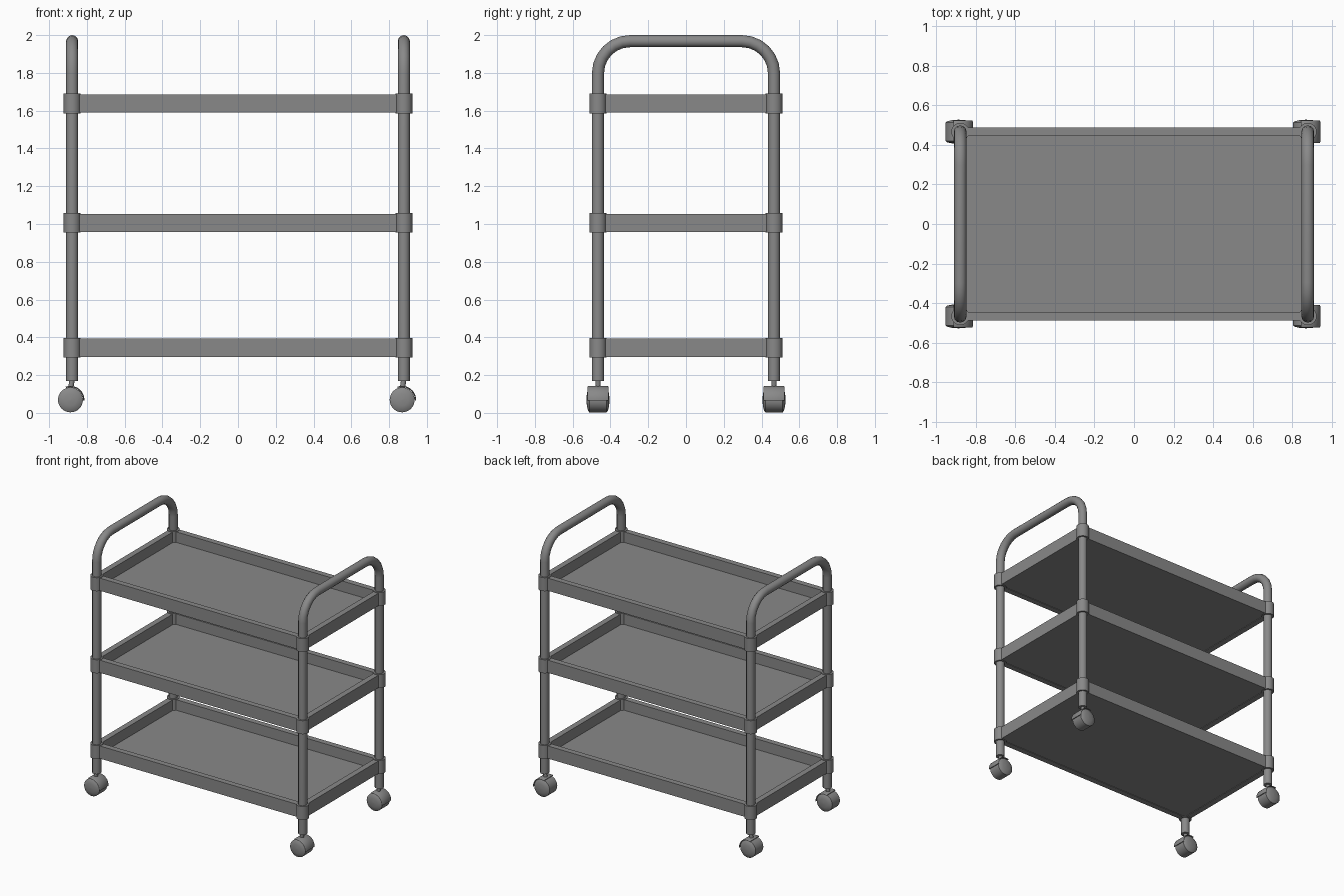
import bpy, bmesh
from math import sin, cos, pi, radians
from mathutils import Vector

cube = bpy.data.objects.get("Cube")
if cube:
    bpy.data.objects.remove(cube, do_unlink=True)

# One grey for the whole trolley
grey = bpy.data.materials.new("grey metal")
grey.use_nodes = True
color = (0.25, 0.25, 0.25, 1)
grey.diffuse_color = color
grey.node_tree.nodes["Principled BSDF"].inputs["Base Color"].default_value = color

POST_X, POST_Y = 0.878, 0.466
TUBE_R, BEND_R, TOP_Z, POST_BOTTOM = 0.032, 0.17, 1.968, 0.17
SHELF_H, RIM = 0.097, 0.022
SHELVES = {"bottom": 0.296, "middle": 0.957, "top": 1.589}
WHEEL_Z, WHEEL_R, WHEEL_SHIFT = 0.069, 0.066, -0.009


def finish(obj, smooth=True):
    obj.data.materials.append(grey)
    if smooth:
        bpy.ops.object.select_all(action="DESELECT")
        obj.select_set(True)
        bpy.context.view_layer.objects.active = obj
        bpy.ops.object.shade_smooth_by_angle(angle=radians(35))
    return obj


def from_bmesh(name, bm, smooth=True):
    bmesh.ops.recalc_face_normals(bm, faces=bm.faces)
    mesh = bpy.data.meshes.new(name)
    bm.to_mesh(mesh)
    bm.free()
    obj = bpy.data.objects.new(name, mesh)
    bpy.context.collection.objects.link(obj)
    return finish(obj, smooth)


def rod(name, start, end, radius, sides=24):
    a, b = Vector(start), Vector(end)
    bpy.ops.mesh.primitive_cylinder_add(vertices=sides, radius=radius,
                                        depth=(b - a).length, location=(a + b) / 2)
    obj = bpy.context.object
    obj.name = name
    obj.rotation_euler = (b - a).to_track_quat("Z", "Y").to_euler()
    return finish(obj)


def handle_frame(name, x):
    # Two posts and the handle as one bent tube
    half = [(POST_Y, POST_BOTTOM)]
    for i in range(7):
        a = i / 6 * pi / 2
        half.append((POST_Y - BEND_R + BEND_R * cos(a), TOP_Z - BEND_R + BEND_R * sin(a)))
    path = half + [(-y, z) for y, z in reversed(half)]
    curve = bpy.data.curves.new(name, "CURVE")
    curve.dimensions = "3D"
    curve.bevel_depth = TUBE_R
    curve.bevel_resolution = 4
    curve.use_fill_caps = True
    spline = curve.splines.new("POLY")
    spline.points.add(len(path) - 1)
    for point, (y, z) in zip(spline.points, path):
        point.co = (x, y, z, 1)
    obj = bpy.data.objects.new(name, curve)
    bpy.context.collection.objects.link(obj)
    bpy.ops.object.select_all(action="DESELECT")
    obj.select_set(True)
    bpy.context.view_layer.objects.active = obj
    bpy.ops.object.convert(target="MESH")
    finish(bpy.context.object)


def tray(name, z):
    # Closed cross-section of rim and floor, swept round the rectangle
    section = [(-RIM, 0.004), (-RIM, 0), (RIM, 0), (RIM, SHELF_H),
               (-RIM, SHELF_H), (-RIM, 0.016)]
    bm = bmesh.new()
    loops = [[bm.verts.new((sx * (POST_X + d), sy * (POST_Y + d), z + h))
              for sx, sy in ((1, 1), (-1, 1), (-1, -1), (1, -1))] for d, h in section]
    for a, b in zip(loops, loops[1:]):
        for i in range(4):
            j = (i + 1) % 4
            bm.faces.new((a[i], a[j], b[j], b[i]))
    bm.faces.new(loops[0])
    bm.faces.new(loops[-1])
    from_bmesh(name, bm, smooth=False)


def wheel(name, x, y):
    # Barrel wheel with slightly domed sides, lathed about the y axis
    profile = [(-0.061, 0.001), (-0.059, 0.032), (-0.053, 0.057), (-0.046, WHEEL_R)]
    profile += [(-d, r) for d, r in reversed(profile)]
    n = 32
    bm = bmesh.new()
    rings = [[bm.verts.new((x + r * cos(2 * pi * i / n), y + d, WHEEL_Z + r * sin(2 * pi * i / n)))
              for i in range(n)] for d, r in profile]
    for a, b in zip(rings, rings[1:]):
        for i in range(n):
            j = (i + 1) % n
            bm.faces.new((a[i], a[j], b[j], b[i]))
    bm.faces.new(rings[0])
    bm.faces.new(rings[-1])
    from_bmesh(name, bm)


def hood(name, x, y):
    # Curved guard over the upper quarter of the wheel
    section = [(-0.056, 0.067), (-0.056, 0.070), (-0.048, 0.074),
               (0.048, 0.074), (0.056, 0.070), (0.056, 0.067)]
    bm = bmesh.new()
    rings = []
    for i in range(13):
        a = radians(-3 + 113 * i / 12)
        rings.append([bm.verts.new((x + r * cos(a), y + d, WHEEL_Z + r * sin(a)))
                      for d, r in section])
    for a, b in zip(rings, rings[1:]):
        for i in range(len(section)):
            j = (i + 1) % len(section)
            bm.faces.new((a[i], a[j], b[j], b[i]))
    bm.faces.new(rings[0])
    bm.faces.new(rings[-1])
    from_bmesh(name, bm)


for level, z in SHELVES.items():
    tray(level + "_shelf", z)

for side, sx in (("left", 1), ("right", -1)):
    handle_frame(side + "_handle_frame", sx * POST_X)
    for end, sy in (("front", -1), ("back", 1)):
        corner = f"{end}_{side}"
        x, y = sx * POST_X, sy * POST_Y
        for level, z in SHELVES.items():
            rod(f"{corner}_{level}_collar", (x, y, z - 0.003), (x, y, z + SHELF_H + 0.004), 0.045)
        wx = x + WHEEL_SHIFT
        rod(corner + "_caster_stem", (x, y, POST_BOTTOM + 0.01), (wx, y, 0.12), 0.014, 12)
        wheel(corner + "_wheel", wx, y)
        hood(corner + "_wheel_hood", wx, y)
